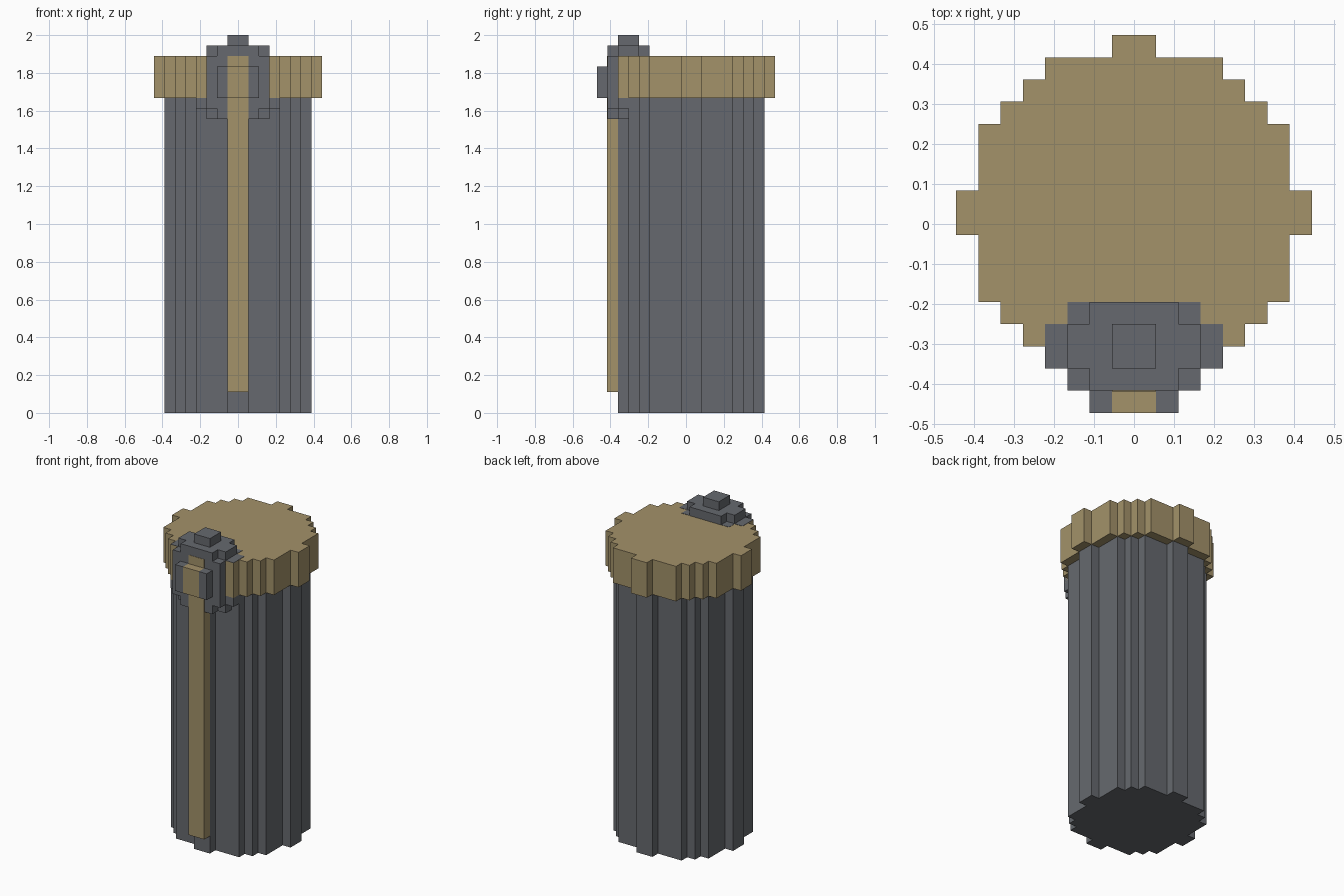
import bpy, bmesh

if "Cube" in bpy.data.objects:
    bpy.data.objects.remove(bpy.data.objects["Cube"])

U = 2 / 36      # one grid block
EPS = 0.03      # small lift (in blocks) that keeps flush faces apart


def material(name, rgb):
    m = bpy.data.materials.new(name)
    m.diffuse_color = (*rgb, 1)
    m.use_nodes = True
    m.node_tree.nodes["Principled BSDF"].inputs["Base Color"].default_value = m.diffuse_color
    return m


GREY = material("slate_grey", (0.133, 0.141, 0.156))
TAN = material("tan", (0.366, 0.287, 0.144))


def prism(name, quarter, cy, z0, z1, mat):
    """Extrude a stepped outline, given by its first-quadrant corners."""
    q = quarter
    r = q[::-1]
    ring = (q + [(-x, y) for x, y in r] + [(-x, -y) for x, y in q]
            + [(x, -y) for x, y in r])
    bm = bmesh.new()
    face = bm.faces.new([bm.verts.new((x * U, (y + cy) * U, z0 * U)) for x, y in ring])
    out = bmesh.ops.extrude_face_region(bm, geom=[face])
    top = [v for v in out["geom"] if isinstance(v, bmesh.types.BMVert)]
    bmesh.ops.translate(bm, verts=top, vec=(0, 0, (z1 - z0) * U))
    bmesh.ops.recalc_face_normals(bm, faces=bm.faces)
    me = bpy.data.meshes.new(name)
    bm.to_mesh(me)
    bm.free()
    me.materials.append(mat)
    ob = bpy.data.objects.new(name, me)
    bpy.context.collection.objects.link(ob)
    return ob


def box(name, x0, x1, y0, y1, z0, z1, mat):
    ob = prism(name, [((x1 - x0) / 2, (y1 - y0) / 2)], (y0 + y1) / 2, z0, z1, mat)
    ob.location.x = (x0 + x1) / 2 * U


def blocky_disc(steps):
    """Turn the outer corners of a blocky disc into its full quarter outline."""
    pts = [steps[0]]
    for a, b in zip(steps, steps[1:]):
        pts += [(b[0], a[1]), b]
    return pts


# Cylinder body and lid, both stepped discs with a small tip on each side
prism("body", blocky_disc([(7, 1), (6, 4), (5, 5), (4, 6), (1, 7)]), 0.5, 0, 30, GREY)
prism("lid", blocky_disc([(8, 1), (7, 4), (6, 5), (5, 6), (4, 7), (1, 8)]), 0.5, 30, 34, TAN)

# Rounded clasp in three layers, with a knob on top
small = blocky_disc([(3, 1), (2, 2)])
large = blocky_disc([(4, 1), (3, 2)])
prism("clasp_bottom", small, -5.5, 28, 29, GREY)
prism("clasp_middle", large, -5.5, 29, 34 + EPS, GREY)
prism("clasp_top", small, -5.5, 34, 35, GREY)
box("clasp_knob", -1, 1, -6.5, -4.5, 35, 36, GREY)

# Front strap running up over the clasp
box("strap", -1, 1, -7.5 - EPS, -6.5, 2, 34, TAN)

# Buckle: tan centre with a grey cheek on each side
box("buckle_centre", -1, 1, -8.5, -7.5, 30, 33, TAN)
for side, x in (("left", -2), ("right", 1)):
    box("buckle_" + side, x, x + 1, -8.5, -7.5, 30, 33, GREY)
